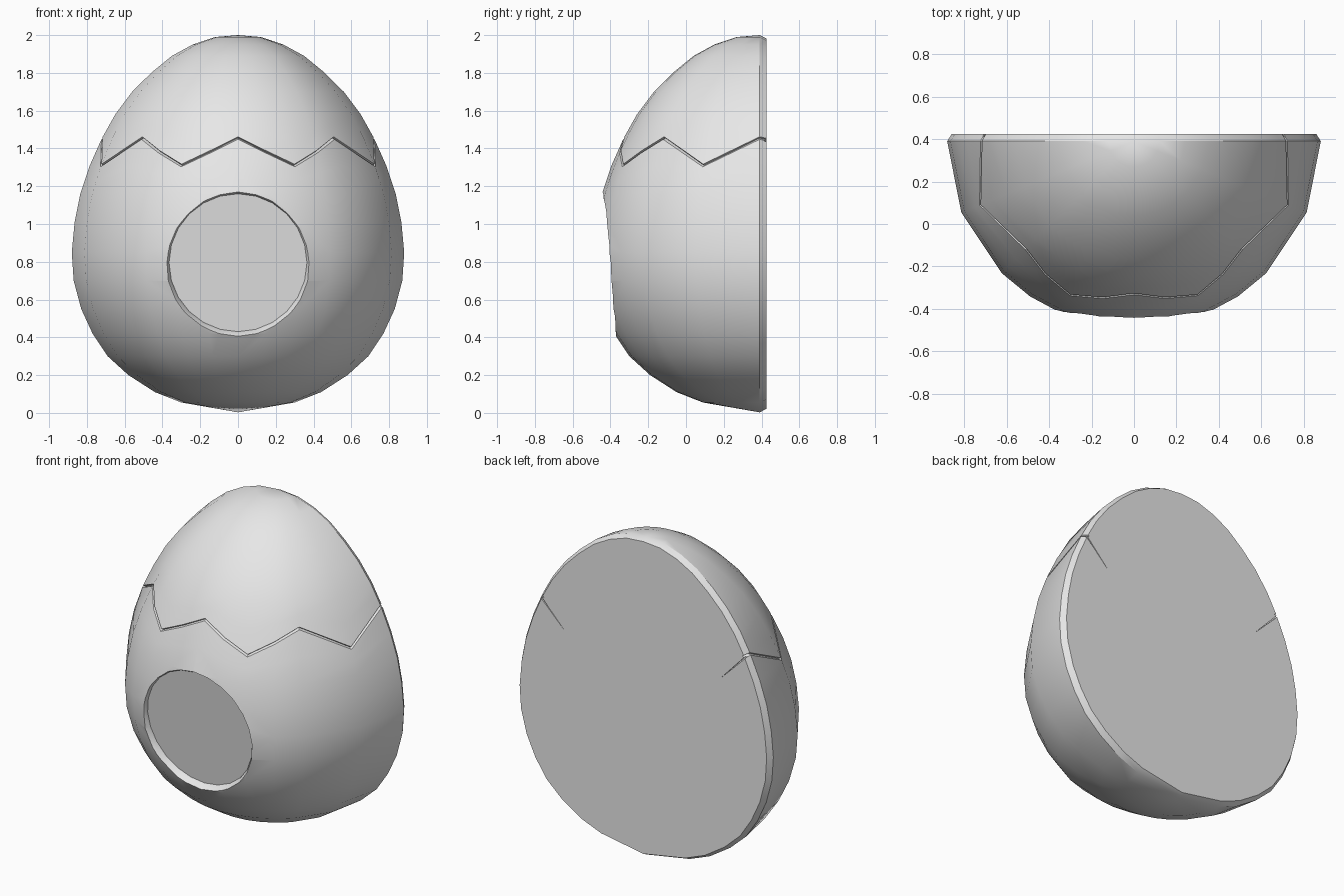
import bpy, bmesh, math
from mathutils import Vector

if "Cube" in bpy.data.objects:
    bpy.data.objects.remove(bpy.data.objects["Cube"])

CY, BACK = 0.39, 0.425          # widest plane of the half egg, flat back
PROFILE = [(0.0, 0.003), (0.30, 0.055), (0.44, 0.11), (0.58, 0.20), (0.69, 0.30),
           (0.77, 0.42), (0.83, 0.55), (0.87, 0.70), (0.88, 0.85), (0.865, 1.01),
           (0.835, 1.16), (0.785, 1.31), (0.72, 1.455), (0.65, 1.58), (0.56, 1.70),
           (0.46, 1.80), (0.35, 1.89), (0.24, 1.95), (0.12, 1.99), (0.0, 2.0)]
HALF = [11.25, 22.5, 33.75, 45, 67.5, 90]
ANGLES = [-a for a in reversed(HALF)] + [0] + HALF


def radius(z):
    for (r0, z0), (r1, z1) in zip(PROFILE, PROFILE[1:]):
        if z <= z1:
            return r0 + (r1 - r0) * (z - z0) / (z1 - z0)
    return 0.0


def crack_z(a):
    # peaks every 45 degrees, valleys halfway between
    t = (abs(a) % 45) / 22.5
    return 1.455 - 0.145 * (t if t <= 1 else 2 - t)


def mesh_object(name, bm):
    bmesh.ops.recalc_face_normals(bm, faces=bm.faces)
    me = bpy.data.meshes.new(name)
    bm.to_mesh(me)
    bm.free()
    ob = bpy.data.objects.new(name, me)
    bpy.context.collection.objects.link(ob)
    return ob


# Rows of the shell: each row gives (radius, height) at an angle
def plain(r, z):
    return lambda a: (r, z)


def crack(dz, depth):
    return lambda a: (radius(crack_z(a) + dz) - depth, crack_z(a) + dz)


def blend(z):
    def row(a):
        m = (crack_z(a) + z) / 2
        return radius(m), m
    return row


rows = [plain(r, z) for r, z in PROFILE[1:-1] if z < 1.2]
rows += [blend(1.16), crack(-0.007, 0), crack(0, 0.016), crack(0.007, 0), blend(1.58)]
rows += [plain(r, z) for r, z in PROFILE[1:-1] if z > 1.5]

# Egg shell with zigzag crack groove
bm = bmesh.new()
bottom = bm.verts.new((0, CY, PROFILE[0][1]))
top = bm.verts.new((0, CY, 2.0))
grid = []
for row in rows:
    line = []
    for a in ANGLES:
        r, z = row(a)
        t = math.radians(a)
        line.append(bm.verts.new((r * math.sin(t), CY - r * math.cos(t), z)))
    grid.append(line)
n = len(ANGLES)
for i in range(n - 1):
    bm.faces.new((bottom, grid[0][i], grid[0][i + 1]))
    bm.faces.new((top, grid[-1][i + 1], grid[-1][i]))
    for lo, hi in zip(grid, grid[1:]):
        bm.faces.new((lo[i], lo[i + 1], hi[i + 1], hi[i]))

# Chamfered rim and flat back
rim = [bottom] + [g[-1] for g in grid] + [top] + [g[0] for g in reversed(grid)]
inner = [bm.verts.new((v.co.x * 0.975, BACK, 1 + (v.co.z - 1) * 0.982)) for v in rim]
for i in range(len(rim)):
    j = (i + 1) % len(rim)
    bm.faces.new((rim[i], rim[j], inner[j], inner[i]))
bm.faces.new(inner)
egg = mesh_object("egg_shell", bm)

# Cutter for the round front recess, with a slightly tilted floor and flared lip
bm = bmesh.new()
SIDES = 24
rings = []
for r, off in ((0.365, 0.0), (0.368, -0.012), (0.395, -0.05), (0.395, -0.4)):
    ring = []
    for k in range(SIDES):
        t = 2 * math.pi * k / SIDES
        x, dz = r * math.cos(t), r * math.sin(t)
        ring.append(bm.verts.new((x, -0.375 - 0.12 * dz + off, 0.795 + dz)))
    rings.append(ring)
for lo, hi in zip(rings, rings[1:]):
    for k in range(SIDES):
        j = (k + 1) % SIDES
        bm.faces.new((lo[k], lo[j], hi[j], hi[k]))
bm.faces.new(rings[0])
bm.faces.new(rings[-1])

# Thin crack ends on the back
for s in (-1, 1):
    p0, p1 = Vector((s * 0.74, 0, 1.475)), Vector((s * 0.54, 0, 1.27))
    side = Vector((-(p1 - p0).z, 0, (p1 - p0).x)).normalized() * 0.005
    tri = [p0 + side, p0 - side, p1]
    front = [bm.verts.new(p + Vector((0, BACK - 0.012, 0))) for p in tri]
    rear = [bm.verts.new(p + Vector((0, BACK + 0.03, 0))) for p in tri]
    bm.faces.new(front)
    bm.faces.new(rear)
    for k in range(3):
        j = (k + 1) % 3
        bm.faces.new((front[k], front[j], rear[j], rear[k]))
cutter = mesh_object("recess_cutter", bm)

mod = egg.modifiers.new("recess", 'BOOLEAN')
mod.operation = 'DIFFERENCE'
mod.solver = 'EXACT'
mod.object = cutter
bpy.context.view_layer.objects.active = egg
egg.select_set(True)
bpy.ops.object.modifier_apply(modifier=mod.name)
bpy.data.objects.remove(cutter)

# Colour and shading
mat = bpy.data.materials.new("light_grey")
mat.diffuse_color = (0.8, 0.8, 0.8, 1)
mat.use_nodes = True
mat.node_tree.nodes["Principled BSDF"].inputs["Base Color"].default_value = mat.diffuse_color
egg.data.materials.clear()
egg.data.materials.append(mat)
bpy.ops.object.shade_smooth_by_angle(angle=math.radians(30))
